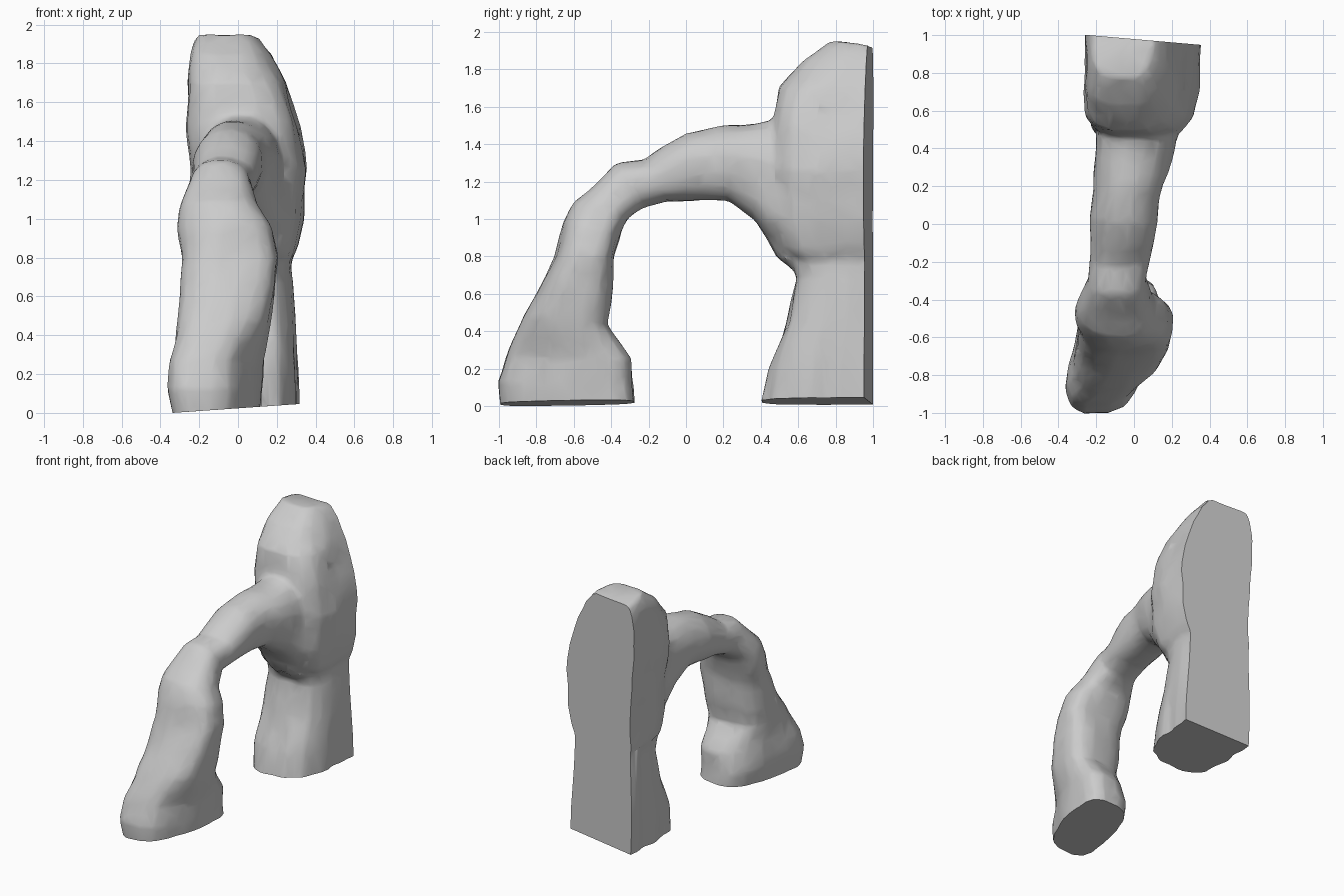
import bpy, bmesh, math
from mathutils import Vector, noise

if "Cube" in bpy.data.objects:
    bpy.data.objects.remove(bpy.data.objects["Cube"])

SIDES = 16


def unit_ring(power):
    # rounded-square outline in the range -1..1
    pts = []
    for i in range(SIDES):
        a = 2 * math.pi * (i + 0.5) / SIDES
        c, s = math.cos(a), math.sin(a)
        pts.append((math.copysign(abs(c) ** (2 / power), c),
                    math.copysign(abs(s) ** (2 / power), s)))
    return pts


def loft(name, sections, power, power_end):
    # each section: near point (y, z), far point (y, z), x min, x max, x skew
    bm = bmesh.new()
    rings = []
    for n, (y0, z0, y1, z1, x0, x1, skew) in enumerate(sections):
        ring = []
        f = n / (len(sections) - 1)
        for u, v in unit_ring(power + (power_end - power) * f):
            x = (x0 + x1) / 2 + u * ((x1 - x0) / 2 - abs(skew) * 0.6) + skew * v
            t = (v + 1) / 2
            ring.append(bm.verts.new((x, y0 + (y1 - y0) * t, z0 + (z1 - z0) * t)))
        rings.append(ring)
    for a, b in zip(rings, rings[1:]):
        for i in range(SIDES):
            j = (i + 1) % SIDES
            bm.faces.new((a[i], a[j], b[j], b[i]))
    bm.faces.new(rings[0][::-1])
    bm.faces.new(rings[-1])
    bmesh.ops.recalc_face_normals(bm, faces=bm.faces)
    me = bpy.data.meshes.new(name)
    bm.to_mesh(me)
    bm.free()
    ob = bpy.data.objects.new(name, me)
    bpy.context.collection.objects.link(ob)
    return ob


# front foot, leaning leg and bridging span
span = loft("rock_arch", [
    (-0.98, -0.06, -0.27, -0.06, -0.36, 0.15, 0.09),
    (-1.01, 0.13, -0.27, 0.10, -0.38, 0.15, 0.09),
    (-0.96, 0.27, -0.29, 0.25, -0.37, 0.16, 0.09),
    (-0.87, 0.48, -0.42, 0.43, -0.33, 0.18, 0.03),
    (-0.79, 0.63, -0.40, 0.60, -0.31, 0.21, 0.02),
    (-0.70, 0.80, -0.375, 0.80, -0.29, 0.22, 0.0),
    (-0.65, 0.97, -0.335, 0.94, -0.31, 0.18, 0.0),
    (-0.60, 1.09, -0.30, 1.00, -0.30, 0.12, 0.0),
    (-0.37, 1.29, -0.22, 1.05, -0.24, 0.06, 0.0),
    (-0.22, 1.31, -0.10, 1.09, -0.23, 0.09, 0.0),
    (0.00, 1.46, 0.08, 1.10, -0.23, 0.13, 0.0),
    (0.20, 1.50, 0.23, 1.09, -0.21, 0.16, 0.0),
    (0.40, 1.52, 0.37, 0.99, -0.21, 0.22, 0.0),
    (0.65, 1.55, 0.50, 0.77, -0.21, 0.26, 0.0),
    (0.85, 1.30, 0.62, 0.68, -0.20, 0.26, 0.0)], 2.8, 2.2)

# tall back pillar: height, x min, x max, front y, fall towards the back
pillar = loft("pillar", [
    (yf, z, 1.25, z - drop, x0, x1, 0.02) for z, x0, x1, yf, drop in [
        (-0.06, -0.25, 0.31, 0.39, 0), (0.20, -0.26, 0.315, 0.44, 0),
        (0.45, -0.255, 0.31, 0.54, 0), (0.68, -0.245, 0.30, 0.59, 0),
        (0.77, -0.245, 0.29, 0.56, 0), (0.85, -0.25, 0.32, 0.49, 0),
        (1.00, -0.255, 0.355, 0.46, 0), (1.25, -0.26, 0.375, 0.45, 0),
        (1.50, -0.275, 0.32, 0.46, 0), (1.70, -0.275, 0.26, 0.49, 0),
        (1.85, -0.25, 0.18, 0.62, 0), (1.955, -0.22, 0.12, 0.77, 0.09)]],
    3.4, 3.4)

# fuse the parts into one weathered rock
bpy.ops.object.select_all(action='DESELECT')
span.select_set(True)
pillar.select_set(True)
bpy.context.view_layer.objects.active = span
bpy.ops.object.join()
rock = bpy.context.view_layer.objects.active
rem = rock.modifiers.new("fuse", 'REMESH')
rem.mode = 'VOXEL'
rem.voxel_size = 0.02
smo = rock.modifiers.new("weather", 'SMOOTH')
smo.factor = 0.5
smo.iterations = 3
dg = bpy.context.evaluated_depsgraph_get()
mesh = bpy.data.meshes.new_from_object(rock.evaluated_get(dg))
rock.modifiers.clear()
rock.data = mesh

# uneven surface, flat back face and slightly sloping flat base
bm = bmesh.new()
bm.from_mesh(mesh)
bm.normal_update()
moves = []
for v in bm.verts:
    p = v.co
    fluted = p.y > 0.3 and p.z < 0.8
    q = Vector((p.x * 9, p.y * 9, p.z * 1.5)) if fluted else p * 4.5
    moves.append(v.normal * noise.noise(q) * (0.022 if fluted else 0.018))
for v, m in zip(bm.verts, moves):
    v.co += m
for co, no in (((-0.24, 1.0, 0), (0.087, 1, 0)),
               ((-0.25, 0, 0.005), (0.07, 0, -1))):
    geom = bm.verts[:] + bm.edges[:] + bm.faces[:]
    bmesh.ops.bisect_plane(bm, geom=geom, plane_co=co, plane_no=no, clear_outer=True)
    bmesh.ops.holes_fill(bm, edges=[e for e in bm.edges if e.is_boundary], sides=0)
bmesh.ops.recalc_face_normals(bm, faces=bm.faces)
low = min(v.co.z for v in bm.verts)
bmesh.ops.translate(bm, verts=bm.verts, vec=(0, 0, -low))
bm.to_mesh(mesh)
bm.free()

# broad chiselled planes with soft shading
dec = rock.modifiers.new("chisel", 'DECIMATE')
dec.ratio = 0.1
dg = bpy.context.evaluated_depsgraph_get()
rock.data = bpy.data.meshes.new_from_object(rock.evaluated_get(dg))
rock.modifiers.clear()
rock.name = "rock_arch"
bpy.ops.object.shade_smooth_by_angle(angle=math.radians(40))
